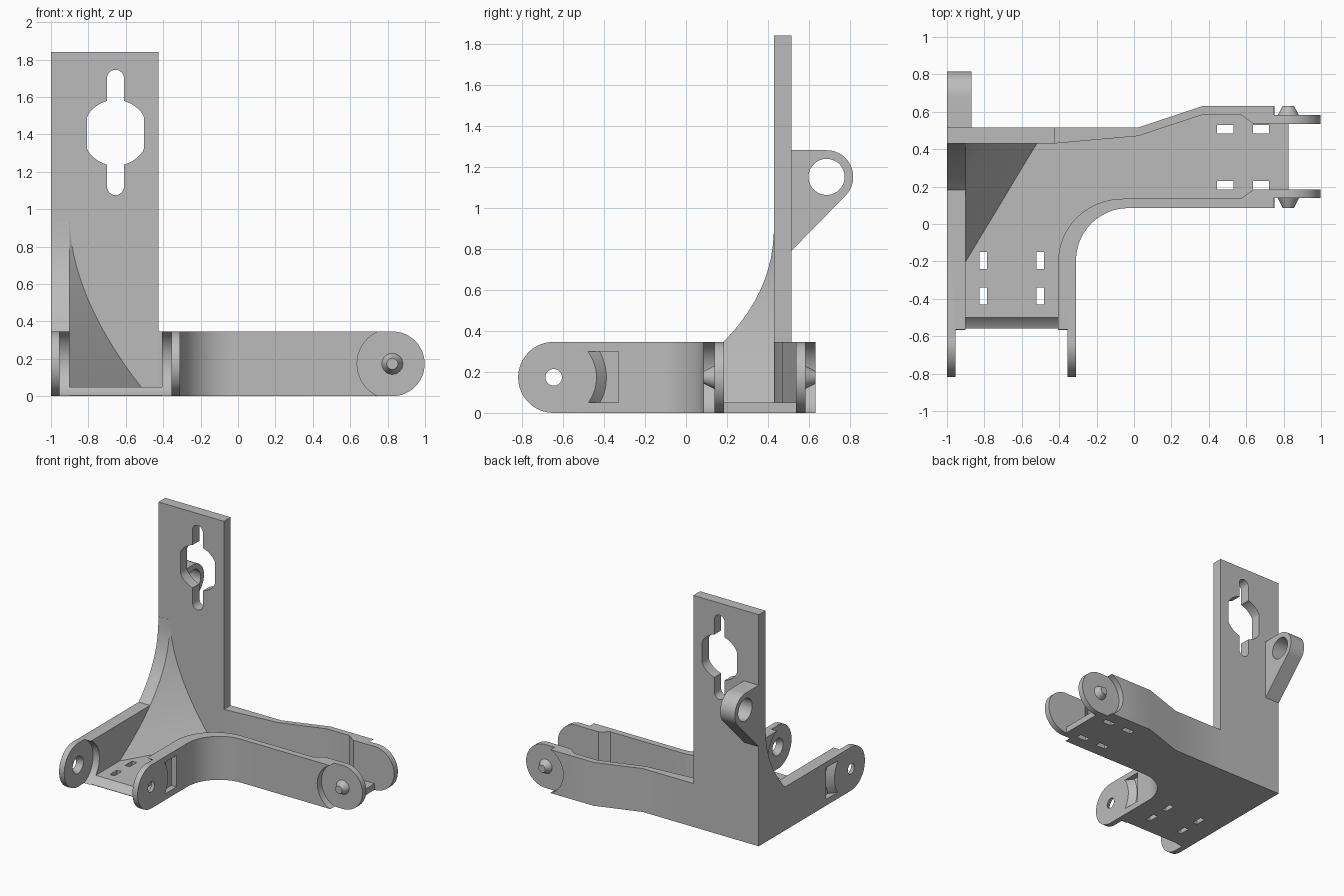
import bpy, bmesh
from math import sin, cos, pi, radians
from mathutils import Matrix, Vector

if "Cube" in bpy.data.objects:
    bpy.data.objects.remove(bpy.data.objects["Cube"], do_unlink=True)

grey = bpy.data.materials.new("plain grey")
grey.use_nodes = True
COLOUR = (0.5, 0.5, 0.5, 1)
grey.diffuse_color = COLOUR
grey.node_tree.nodes["Principled BSDF"].inputs["Base Color"].default_value = COLOUR

H = 0.345          # wall height
AX = 0.173         # hinge axis height
FORK_Y, ARM_X = -0.645, 0.825
R = 0.173          # ear radius


def loft(name, rings):
    """Closed solid through a list of matching rings of points."""
    bm = bmesh.new()
    vs = [[bm.verts.new(p) for p in ring] for ring in rings]
    n = len(vs[0])
    bm.faces.new(vs[0])
    bm.faces.new(vs[-1])
    for a, b in zip(vs, vs[1:]):
        for i in range(n):
            bm.faces.new((a[i], a[(i + 1) % n], b[(i + 1) % n], b[i]))
    bmesh.ops.recalc_face_normals(bm, faces=bm.faces)
    me = bpy.data.meshes.new(name)
    bm.to_mesh(me)
    bm.free()
    ob = bpy.data.objects.new(name, me)
    bpy.context.collection.objects.link(ob)
    me.materials.append(grey)
    return ob


def prism(name, pts, lo, hi, axis="z"):
    """Extrude a 2D outline along an axis."""
    put = {"x": lambda u, v, d: (d, u, v), "y": lambda u, v, d: (u, d, v),
           "z": lambda u, v, d: (u, v, d)}[axis]
    return loft(name, [[put(u, v, d) for u, v in pts] for d in (lo, hi)])


def arc(cx, cy, rx, ry, a0, a1, n=16):
    return [(cx + rx * cos(radians(a0 + (a1 - a0) * i / n)),
             cy + ry * sin(radians(a0 + (a1 - a0) * i / n))) for i in range(n + 1)]


def cone(name, u, v, r0, r1, lo, hi, axis, n=48):
    """Cylinder or cone frustum along x or y."""
    rings = []
    for r, d in ((r0, lo), (r1, hi)):
        pts = arc(u, v, r, r, 0, 360, n)[:-1]
        rings.append([(d, p, q) if axis == "x" else (p, d, q) for p, q in pts])
    return loft(name, rings)


def box(name, x0, x1, y0, y1, z0, z1):
    return prism(name, [(x0, y0), (x1, y0), (x1, y1), (x0, y1)], z0, z1)


def combine(target, op, *others):
    """Bake boolean operations into the target and drop the operands."""
    for other in others:
        mod = target.modifiers.new("bool", "BOOLEAN")
        mod.operation, mod.solver, mod.object = op, "EXACT", other
        dg = bpy.context.evaluated_depsgraph_get()
        me = bpy.data.meshes.new_from_object(target.evaluated_get(dg))
        target.modifiers.clear()
        target.data = me
        bpy.data.objects.remove(other, do_unlink=True)


# Floor of the L-shaped bracket
floor = [(-0.95, -0.56), (-0.36, -0.56)] + arc(-0.05, -0.2, 0.31, 0.32, 180, 90)
floor += [(0.6, 0.12), (0.65, 0.16), (ARM_X, 0.16), (ARM_X, 0.56), (0.37, 0.61),
          (0.02, 0.5), (-0.95, 0.47)]
body = prism("bracket_body", floor, 0, 0.05)

# Curved inner wall, rear wall and side wall
inner = [(-0.31, FORK_Y)] + arc(-0.03, -0.195, 0.28, 0.28, 180, 90)
inner += [(ARM_X, 0.085), (ARM_X, 0.185), (0.64, 0.185), (0.57, 0.135)]
inner += arc(-0.06, -0.2, 0.345, 0.335, 90, 180) + [(-0.405, FORK_Y)]
rear = [(-1, 0.515), (0.02, 0.515), (0.37, 0.632), (ARM_X, 0.632), (ARM_X, 0.535),
        (0.64, 0.535), (0.57, 0.585), (0.37, 0.585), (0.02, 0.47), (-0.43, 0.43), (-1, 0.43)]
combine(body, "UNION", prism("inner_wall", inner, 0, H), prism("rear_wall", rear, 0, H),
        box("side_wall", -1, -0.9, FORK_Y, 0.45, 0, H))

# Upright plate
combine(body, "UNION", box("upright", -1, -0.425, 0.43, 0.515, 0, 1.84))

# Flared corner gusset, narrowing upward
rings = []
for i in range(17):
    z = 0.93 - 0.89 * i / 16
    t = (0.93 - z) / 0.88
    a, b = 0.63 * t ** 2.3 + 0.001, 0.38 * t ** 1.8 + 0.001
    rings.append([(x, y, z) for x, y in ((-1, 0.46), (-1, 0.43 - a), (-0.9, 0.43 - a),
                                         (-0.9 + b, 0.43), (-0.9 + b, 0.46))])
combine(body, "UNION", loft("gusset", rings))

# Rear lug with eye
lug = [(0.5, 0.776), (0.5, 1.28)] + arc(0.685, 1.15, 0.13, 0.13, 90, -45, 24)
combine(body, "UNION", prism("lug", lug, -1, -0.87, "x"))
combine(body, "DIFFERENCE", cone("lug_eye", 0.685, 1.15, 0.088, 0.088, -1.1, -0.8, "x"))

# Keyhole: flat-sided circle with two slots
KX, KZ = -0.655, 1.408
circle = [(KX + max(-0.152, min(0.152, u)), KZ + v) for u, v in arc(0, 0, 0.176, 0.176, 0, 360, 64)[:-1]]
slot = arc(KX, 1.7, 0.045, 0.045, 0, 180) + arc(KX, 1.12, 0.045, 0.045, 180, 360)
for pts in (circle, slot):
    combine(body, "DIFFERENCE", prism("keyhole", pts, 0.4, 0.6, "y"))

# Clearance for mating ears
combine(body, "DIFFERENCE",
        cone("fork_clearance", FORK_Y, AX, 0.19, 0.19, -0.955, -0.355, "x", 64),
        cone("arm_clearance", ARM_X, AX, 0.188, 0.188, 0, 0.138, "y", 64),
        cone("arm_clearance", ARM_X, AX, 0.188, 0.188, 0.582, 0.7, "y", 64))

# Ears, and pins pointing outward on the arm
for lo, hi in ((-1, -0.955), (-0.355, -0.31)):
    combine(body, "UNION", cone("fork_ear", FORK_Y, AX, R, R, lo, hi, "x", 64))
for lo, hi, face, tip in ((0.138, 0.185, 0.145, 0.085), (0.535, 0.582, 0.575, 0.632)):
    combine(body, "UNION", cone("arm_ear", ARM_X, AX, R, R, lo, hi, "y", 64),
            cone("pin", ARM_X, AX, 0.06, 0.03, face, tip, "y", 32))

# Conical sockets and ramped outer recesses on the fork
for outer, s in ((-1, 1), (-0.31, -1)):
    combine(body, "DIFFERENCE",
            cone("socket", FORK_Y, AX, 0.04, 0.068, outer - 0.001 * s, outer + 0.046 * s, "x", 32))
    ends = sorted((outer - 0.01 * s, outer + 0.045 * s))
    recess = box("recess", *ends, -0.52, -0.33, 0.05, 0.3)
    combine(recess, "DIFFERENCE",
            cone("ramp", FORK_Y, AX, 0.197, 0.268, outer - 0.011 * s, outer + 0.055 * s, "x", 64))
    combine(body, "DIFFERENCE", recess)

# Slots through the floor
for y in (0.185, 0.485):
    for x in (0.445, 0.635):
        combine(body, "DIFFERENCE", box("slot", x, x + 0.088, y, y + 0.045, -0.1, 0.1))
for x in (-0.825, -0.52):
    for y in (-0.24, -0.43):
        combine(body, "DIFFERENCE", box("slot", x, x + 0.04, y, y + 0.09, -0.1, 0.1))

bpy.context.view_layer.objects.active = body
body.select_set(True)
bpy.ops.object.shade_smooth_by_angle(angle=radians(30))
